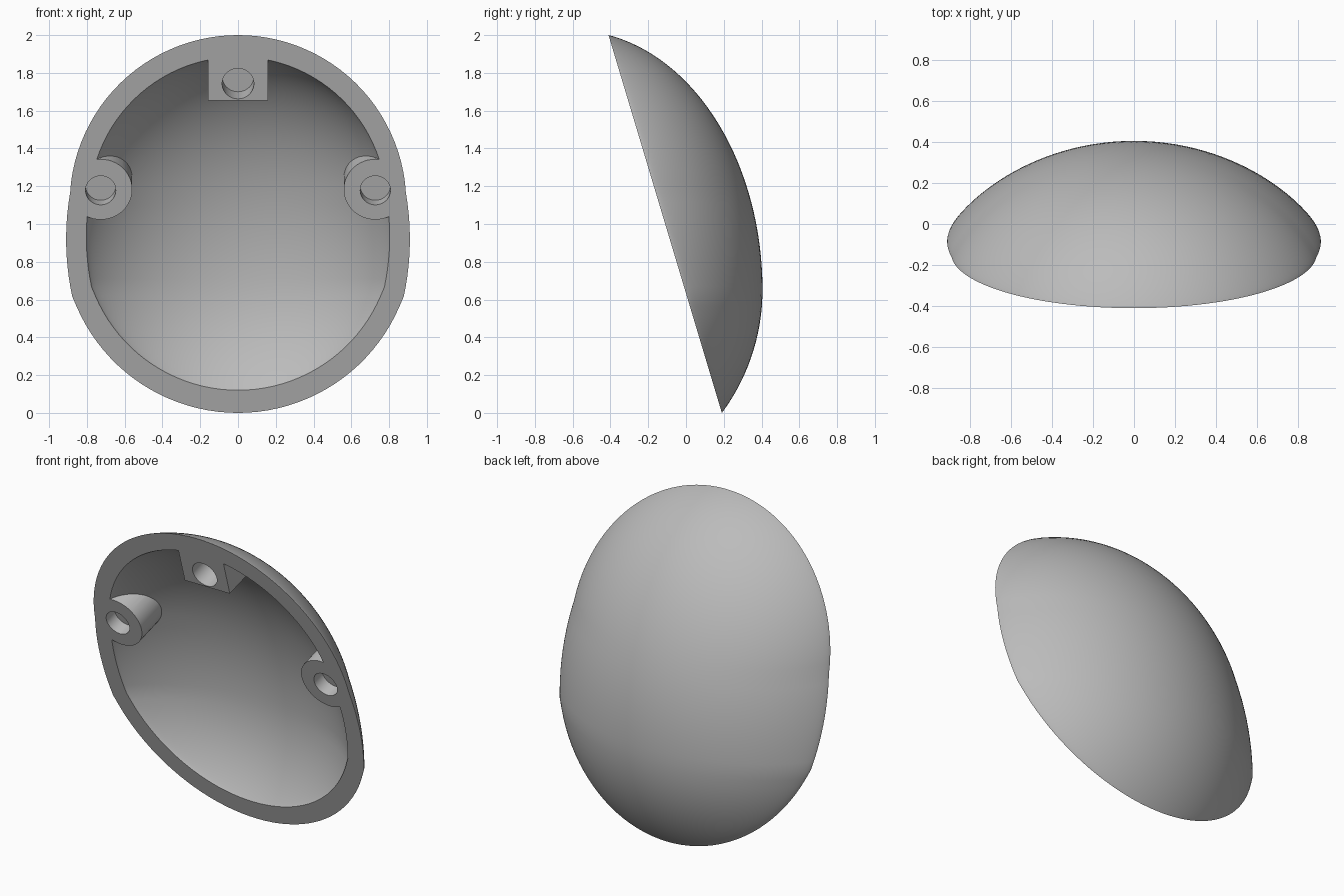
import bpy, bmesh
from math import sin, cos, pi, sqrt
from mathutils import Vector, Matrix

if "Cube" in bpy.data.objects:
    bpy.data.objects.remove(bpy.data.objects["Cube"])

grey = bpy.data.materials.new("plain_grey")
grey.use_nodes = True
colour = (0.5, 0.5, 0.5, 1)
grey.diffuse_color = colour
grey.node_tree.nodes["Principled BSDF"].inputs["Base Color"].default_value = colour

# Sloping rim plane, and its normal pointing into the shell
SLOPE = 0.3
NORMAL = Vector((0, 1, SLOPE)).normalized()
TILT = NORMAL.to_track_quat('Z', 'Y').to_matrix().to_4x4()


def rim_y(z):
    return 0.19 - SLOPE * z


def half_width(z):
    if z < 0.6:
        return sqrt(max(0, 0.93 ** 2 - (z - 0.93) ** 2))
    if z < 1.2:
        return 0.91 - 0.35 * (z - 0.92) ** 2
    return sqrt(max(0, 0.891 ** 2 - (z - 1.109) ** 2))


def back_y(z):
    if z < 0.65:
        return sqrt(1.09 ** 2 - (z - 0.65) ** 2) - 0.685
    return 1.005 * sqrt(1 - ((z - 0.65) / 1.375) ** 2) - 0.6


def make_object(name, bm):
    bmesh.ops.recalc_face_normals(bm, faces=bm.faces)
    mesh = bpy.data.meshes.new(name)
    bm.to_mesh(mesh)
    bm.free()
    mesh.materials.append(grey)
    ob = bpy.data.objects.new(name, mesh)
    bpy.context.collection.objects.link(ob)
    return ob


def dome(name, scale=1, depth_scale=1, lift=0, rows=56, cols=56):
    """Half egg closed by the rim plane, optionally extended in front of it."""
    bm = bmesh.new()
    grid = []
    for i in range(rows + 1):
        z = 1 - cos(pi * i / rows)
        w = half_width(z) if 0 < i < rows else 0
        d = max(0, back_y(z) - rim_y(z)) if w else 0
        new_z = 1.02 + scale * (z - 1.02)
        row = []
        for j in range(cols + 1):
            a = pi * (j / cols - 0.5)
            x, depth = w * sin(a), 0
            if w and 0 < j < cols:
                r = (w * w + d * d) / (2 * d)
                arc = sqrt(r * r - x * x) - r + d
                depth = 0.85 * arc + 0.15 * d * cos(a)
            row.append(bm.verts.new((scale * x, rim_y(new_z) + depth_scale * depth, new_z)))
        grid.append(row)
    for low, high in zip(grid, grid[1:]):
        for j in range(cols):
            bm.faces.new((low[j], low[j + 1], high[j + 1], high[j]))
    bmesh.ops.remove_doubles(bm, verts=bm.verts, dist=1e-5)
    rim = [e for e in bm.edges if e.is_boundary]
    cap = bmesh.ops.contextual_create(bm, geom=rim)["faces"]
    if lift:
        cap = bmesh.ops.extrude_discrete_faces(bm, faces=cap)["faces"]
        bmesh.ops.translate(bm, verts=cap[0].verts, vec=-NORMAL * lift)
    return make_object(name, bm)


def placed(x, z, front, back):
    """Matrix for a unit-deep solid spanning front to back across the rim plane."""
    centre = Vector((x, rim_y(z), z)) + NORMAL * (back - front) / 2
    return Matrix.Translation(centre) @ TILT


def cylinder(name, x, z, radius, front, back):
    bm = bmesh.new()
    bmesh.ops.create_cone(bm, cap_ends=True, segments=48, radius1=radius, radius2=radius,
                          depth=front + back, matrix=placed(x, z, front, back))
    return make_object(name, bm)


def block(name, width, low, high, front, back):
    bm = bmesh.new()
    size = Matrix.Diagonal((width, (high - low) / NORMAL.y, front + back, 1))
    bmesh.ops.create_cube(bm, size=1, matrix=placed(0, (low + high) / 2, front, back) @ size)
    return make_object(name, bm)


def subtract(target, cutter):
    mod = target.modifiers.new("cut", 'BOOLEAN')
    mod.operation, mod.solver, mod.object = 'DIFFERENCE', 'EXACT', cutter
    bpy.context.view_layer.objects.active = target
    bpy.ops.object.modifier_apply(modifier=mod.name)
    bpy.data.objects.remove(cutter)


# Cavity, with the three mounting posts left standing
shell = dome("shell")
cavity = dome("cavity", 0.8825, 0.77, 0.1)
subtract(cavity, block("top_post", 0.315, 1.655, 2.15, 0.3, 0.8))
for side in (-1, 1):
    subtract(cavity, cylinder("side_post", side * 0.727, 1.183, 0.167, 0.3, 0.8))
subtract(shell, cavity)

# Blind holes in the posts
subtract(shell, cylinder("top_hole", 0, 1.743, 0.084, 0.1, 0.13))
for side in (-1, 1):
    subtract(shell, cylinder("side_hole", side * 0.727, 1.178, 0.08, 0.1, 0.085))

bpy.ops.object.select_all(action='DESELECT')
shell.select_set(True)
bpy.context.view_layer.objects.active = shell
bpy.ops.object.shade_smooth_by_angle(angle=pi / 6)
